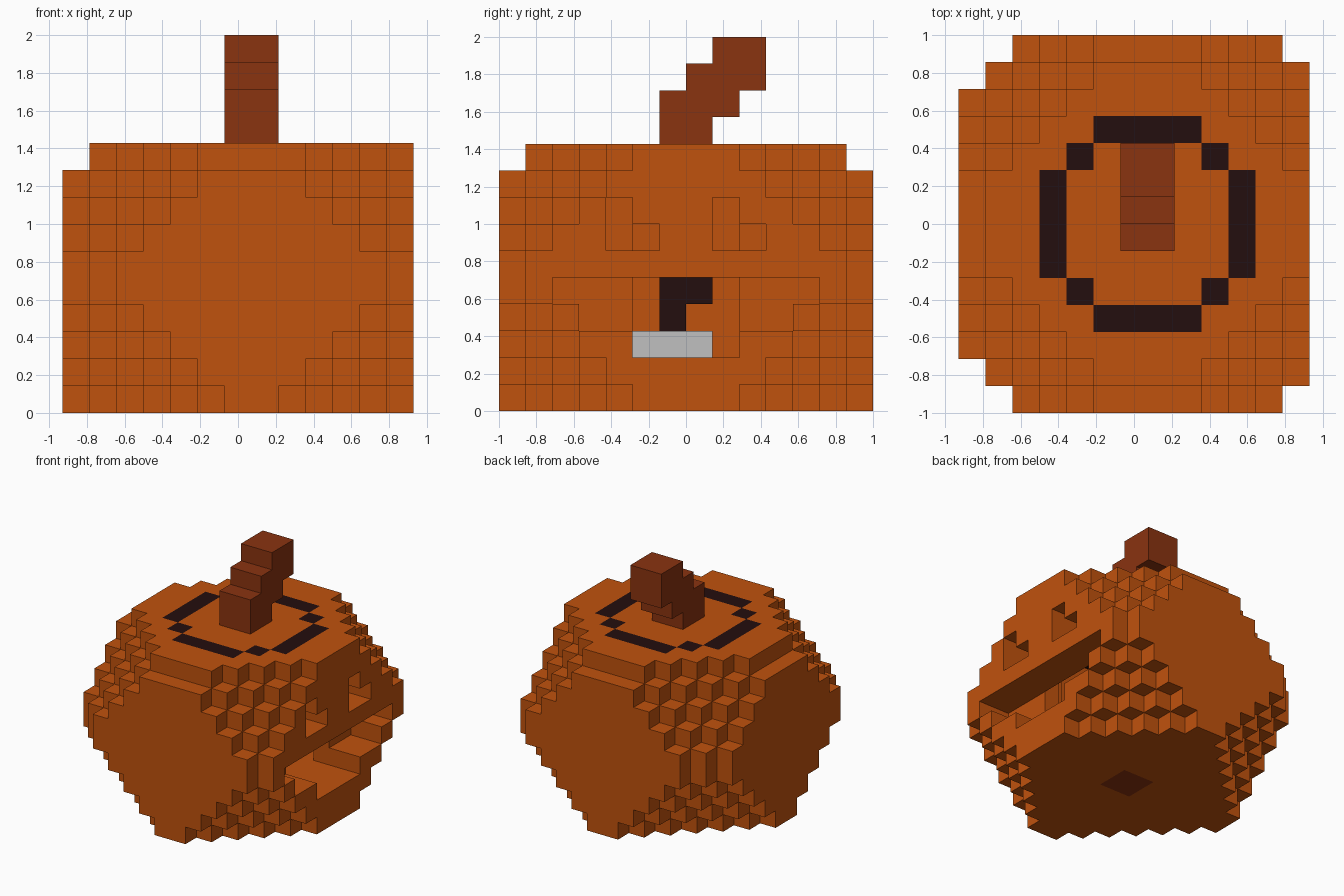
import bpy, bmesh, math
from mathutils import Vector

cube = bpy.data.objects.get("Cube")
if cube:
    bpy.data.objects.remove(cube, do_unlink=True)

U = 1 / 7                               # size of one block
ORIGIN = Vector((-6.5 * U, -1.0, 0.0))  # corner of block (0, 0, 0)


def material(name, rgb):
    m = bpy.data.materials.new(name)
    m.use_nodes = True
    m.diffuse_color = (*rgb, 1)
    m.node_tree.nodes["Principled BSDF"].inputs["Base Color"].default_value = (*rgb, 1)
    return m


orange = material("orange skin", (0.53, 0.084, 0.004))
brown = material("brown stem", (0.254, 0.033, 0.005))
black = material("charred black", (0.017, 0.0044, 0.0044))
white = material("pale wax", (0.53, 0.53, 0.53))


def box(i, j, k):
    """Blocks inside three half-open index ranges."""
    return {(a, b, c) for a in range(*i) for b in range(*j) for c in range(*k)}


# Body: a block with stepped corners, softened upright edges and top rim
def in_body(i, j, k):
    a, b = min(i, 13 - i), min(j, 13 - j)
    c = min(k, 9 - k)
    rim = k < 9 or min(a, b) >= 1
    return a + b + c >= 6 and a + b >= 2 and rim


body = {c for c in box((0, 13), (0, 14), (0, 10)) if in_body(*c)}

# Hollow inside with rounded upright corners
body -= {(i, j, k) for i, j, k in box((3, 11), (3, 11), (2, 9))
         if min(i - 3, 10 - i) + min(j - 3, 10 - j) >= 2}

# Carved eyes, two matching L shapes
for j in (4, 8):
    body -= box((11, 13), (j, j + 1), (6, 8)) | box((11, 13), (j + 1, j + 2), (6, 7))

# Carved mouth, narrowing downwards
for k, j0, j1 in ((4, 2, 12), (3, 3, 11), (2, 5, 9)):
    body -= box((11, 13), (j0, j1), (k, k + 1))

# Lid cut: straight runs joined by corner blocks
ring = set()
for n in (3, 10):
    ring |= box((5, 9), (n, n + 1), (9, 10)) | box((n, n + 1), (5, 9), (9, 10))
ring |= {(i, j, 9) for i in (4, 9) for j in (4, 9)}

# Stem leaning back in steps
stem = set()
for k, j0, j1 in ((10, 6, 8), (11, 6, 9), (12, 7, 10), (13, 8, 10)):
    stem |= box((6, 8), (j0, j1), (k, k + 1))

# Candle inside, and the patch under the base
plug = box((6, 8), (6, 8), (0, 1))
candle = box((5, 9), (5, 8), (2, 3))
wick = box((6, 8), (6, 7), (3, 5)) | box((6, 8), (7, 8), (4, 5))
body -= ring | plug

parts = [("pumpkin_body", body, orange), ("lid_cut", ring, black),
         ("stem", stem, brown), ("base_plug", plug, brown),
         ("candle", candle, white), ("wick", wick, black)]
solid = set().union(*(cells for _, cells, _ in parts))


def build(name, cells, mat):
    """Make the exposed faces of a set of blocks and merge flat areas."""
    bm = bmesh.new()
    for cell in sorted(cells):
        for axis in range(3):
            for side in (0, 1):
                near = list(cell)
                near[axis] += 2 * side - 1
                if tuple(near) in solid:
                    continue
                ring_uv = [(0, 0), (1, 0), (1, 1), (0, 1)]
                if not side:
                    ring_uv.reverse()
                verts = []
                for u, v in ring_uv:
                    p = Vector(cell)
                    p[axis] += side
                    p[(axis + 1) % 3] += u
                    p[(axis + 2) % 3] += v
                    verts.append(bm.verts.new(ORIGIN + p * U))
                bm.faces.new(verts)
    bmesh.ops.remove_doubles(bm, verts=bm.verts, dist=1e-4)
    bmesh.ops.dissolve_limit(bm, angle_limit=math.radians(1),
                             verts=bm.verts, edges=bm.edges)
    mesh = bpy.data.meshes.new(name)
    bm.to_mesh(mesh)
    bm.free()
    mesh.materials.append(mat)
    obj = bpy.data.objects.new(name, mesh)
    bpy.context.collection.objects.link(obj)


for part in parts:
    build(*part)
